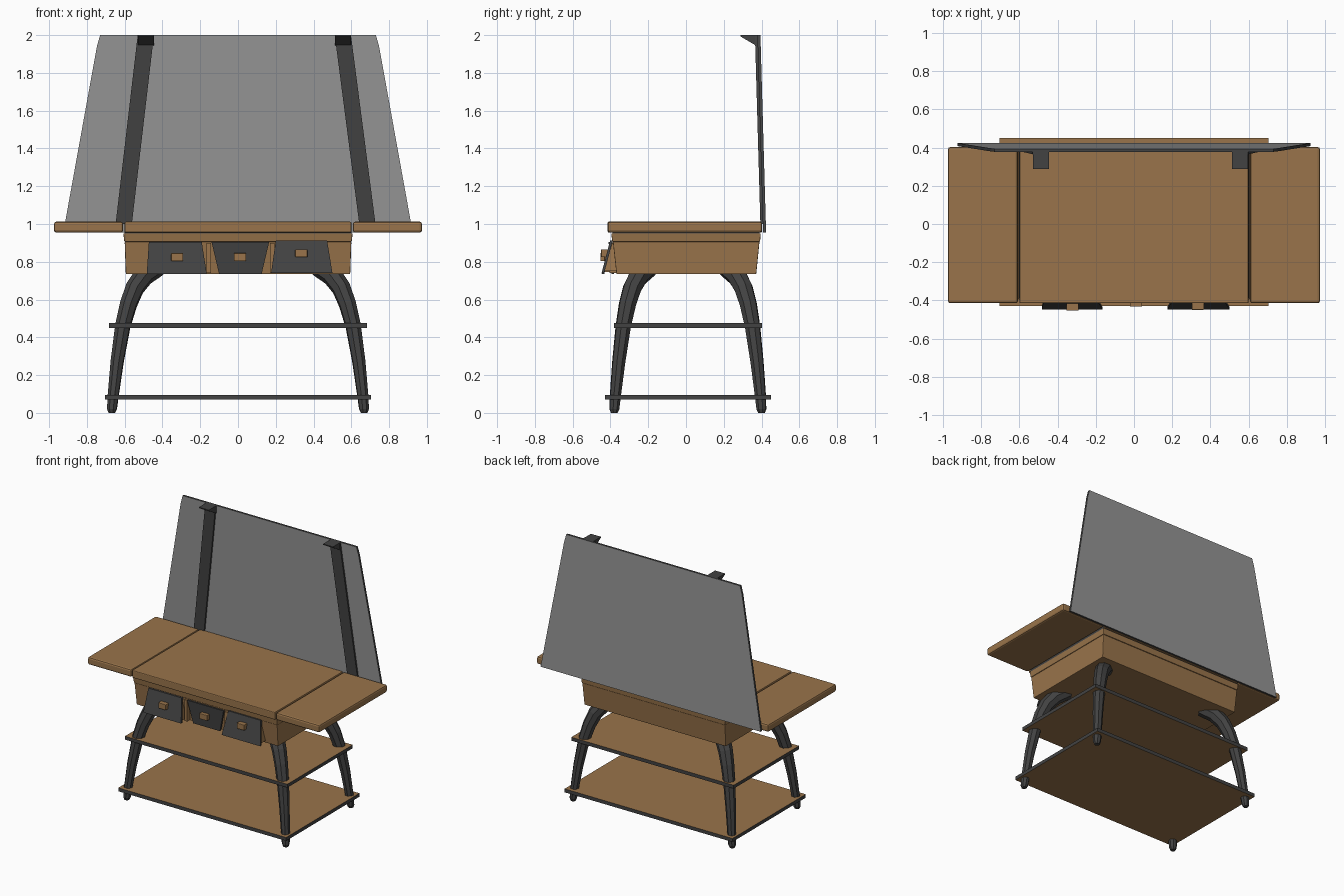
import bpy, bmesh, math
from mathutils import Vector

if "Cube" in bpy.data.objects:
    bpy.data.objects.remove(bpy.data.objects["Cube"])


def material(name, rgb):
    m = bpy.data.materials.new(name)
    m.diffuse_color = (*rgb, 1)
    m.use_nodes = True
    m.node_tree.nodes["Principled BSDF"].inputs["Base Color"].default_value = m.diffuse_color
    return m


WOOD = material("brown wood", (0.32, 0.175, 0.07))
DARK = material("dark grey metal", (0.055, 0.055, 0.055))
GREY = material("grey board", (0.3, 0.3, 0.3))


def finish(bm, name, mats, bevel=0):
    bmesh.ops.recalc_face_normals(bm, faces=bm.faces)
    me = bpy.data.meshes.new(name)
    bm.to_mesh(me)
    bm.free()
    for m in mats:
        me.materials.append(m)
    ob = bpy.data.objects.new(name, me)
    bpy.context.collection.objects.link(ob)
    if bevel:
        b = ob.modifiers.new("bevel", 'BEVEL')
        b.width = bevel
        b.segments = 2
    return ob


def loft(name, rings, mats, bevel=0, caps=True):
    """Skin a stack of equal-length point rings and close both ends."""
    bm = bmesh.new()
    vs = [[bm.verts.new(p) for p in r] for r in rings]
    n = len(vs[0])
    for a, b in zip(vs, vs[1:]):
        for i in range(n):
            bm.faces.new((a[i], a[(i + 1) % n], b[(i + 1) % n], b[i]))
    bm.faces.new(vs[0])
    bm.faces.new(vs[-1])
    return finish(bm, name, mats, bevel)


def rect(x0, x1, y0, y1, z):
    return [(x0, y0, z), (x1, y0, z), (x1, y1, z), (x0, y1, z)]


def box(name, x0, x1, y0, y1, z0, z1, mats, bevel=0):
    return loft(name, [rect(x0, x1, y0, y1, z0), rect(x0, x1, y0, y1, z1)], mats, bevel)


def paint(ob, axis, slot):
    """Give faces looking along an axis another colour."""
    for p in ob.data.polygons:
        if abs(p.normal[axis]) > 0.7:
            p.material_index = slot


# table top with two side leaves
box("table_top", -0.6, 0.6, -0.415, 0.403, 0.955, 1.012, [WOOD], 0.006)
for s, side in ((-1, "left"), (1, "right")):
    a, b = sorted((s * 0.608, s * 0.974))
    box(side + "_leaf", a, b, -0.415, 0.403, 0.955, 1.012, [WOOD], 0.012)
box("top_core", -0.602, 0.602, -0.39, 0.39, 0.94, 0.99, [DARK])

# tapered apron: upper frame and lower case
loft("apron_frame", [rect(-0.602, 0.602, -0.39, 0.392, 0.906),
                     rect(-0.607, 0.607, -0.396, 0.396, 0.95)], [WOOD], 0.004)
loft("apron_case", [rect(-0.594, 0.594, -0.368, 0.372, 0.735),
                    rect(-0.6, 0.6, -0.387, 0.389, 0.906)], [WOOD], 0.004)

# drawers: bottom x range, top x range, bottom and top y of the front, z range
drawers = [
    ("left", (-0.483, -0.165), (-0.472, -0.192), -0.447, -0.402, 0.735, 0.905, -0.322, 0.825),
    ("middle", (-0.1, 0.125), (-0.14, 0.165), -0.395, -0.41, 0.735, 0.905, 0.01, 0.825),
    ("right", (0.175, 0.5), (0.2, 0.472), -0.447, -0.402, 0.74, 0.912, 0.335, 0.845),
]
for n, b, t, yb, yt, z0, z1, kx, kz in drawers:
    loft(n + "_drawer_front", [rect(*b, yb, yb + 0.014, z0), rect(*t, yt, yt + 0.014, z1)], [DARK])
    loft(n + "_drawer_body", [rect(b[0] + 0.03, b[1] - 0.01, yb + 0.013, -0.34, z0 + 0.01),
                              rect(t[0] + 0.02, t[1] - 0.01, yt + 0.013, -0.34, z1 - 0.01)], [WOOD])
    ky = yb + (yt - yb) * (kz - z0) / (z1 - z0)
    box(n + "_drawer_knob", kx - 0.032, kx + 0.032, ky - 0.03, ky + 0.01,
        kz - 0.021, kz + 0.021, [WOOD], 0.003)
for x in (-0.155, 0.182):
    box("drawer_divider", x - 0.012, x + 0.012, -0.405, -0.36, 0.74, 0.9, [WOOD])

# four curved, splayed legs swept along one path (x, y, z, radius)
PATH = [(0.43, 0.205, 0.775, 0.056), (0.5, 0.26, 0.725, 0.055), (0.547, 0.295, 0.66, 0.051),
        (0.58, 0.32, 0.575, 0.047), (0.61, 0.342, 0.46, 0.042), (0.64, 0.366, 0.27, 0.036),
        (0.662, 0.385, 0.08, 0.03), (0.667, 0.389, 0.02, 0.027), (0.668, 0.39, 0.0, 0.018)]


def leg(name, sx, sy):
    pts = [Vector(p[:3]) for p in PATH]
    across = Vector((-0.6, 0.8, 0))
    rings = []
    for i, p in enumerate(pts):
        t = (pts[min(i + 1, len(pts) - 1)] - pts[max(i - 1, 0)]).normalized()
        if i >= len(pts) - 2:
            t = Vector((0, 0, -1))
        u = (across - t * across.dot(t)).normalized()
        w = t.cross(u)
        r = PATH[i][3]
        ring = []
        for k in range(8):
            a = math.tau * (k + 0.5) / 8
            q = p + u * r * math.cos(a) + w * r * math.sin(a)
            ring.append((q.x * sx, q.y * sy + 0.01, q.z))
        rings.append(ring)
    loft(name, rings, [DARK])


for sx, sn in ((-1, "left"), (1, "right")):
    for sy, fn in ((-1, "front"), (1, "back")):
        leg(f"{fn}_{sn}_leg", sx, sy)

# two shelves: wooden faces with dark edges
for name, hx, hy, z in (("lower_shelf", 0.705, 0.44, 0.07), ("upper_shelf", 0.682, 0.392, 0.45)):
    paint(box(name, -hx, hx, 0.01 - hy, 0.01 + hy, z, z + 0.026, [DARK, WOOD]), 2, 1)


# leaning back board
def lean(z):
    return 0.408 - 0.03 * (z - 0.955) / 1.045


OUTLINE = [(-0.925, 0.955), (0.925, 0.955), (0.747, 1.94), (0.73, 2.0), (-0.73, 2.0), (-0.747, 1.94)]
board = loft("back_board", [[(x, lean(z) + d, z) for x, z in OUTLINE] for d in (0, 0.016)], [DARK, GREY])
paint(board, 1, 1)

# battens on the board with a wedge hook on top
for n, xb, xt in (("left", -0.605, -0.488), ("right", 0.685, 0.555)):
    loft(n + "_batten", [rect(x - 0.043, x + 0.043, lean(z) - 0.013, lean(z) + 0.002, z)
                         for x, z in ((xb, 1.0), (xt, 2.0))], [DARK])
    loft(n + "_hook", [[(x, 0.288, 2.0), (x, 0.288, 1.993), (x, 0.37, 1.945), (x, 0.38, 1.945), (x, 0.38, 2.0)]
                       for x in (xt - 0.042, xt + 0.042)], [DARK])
